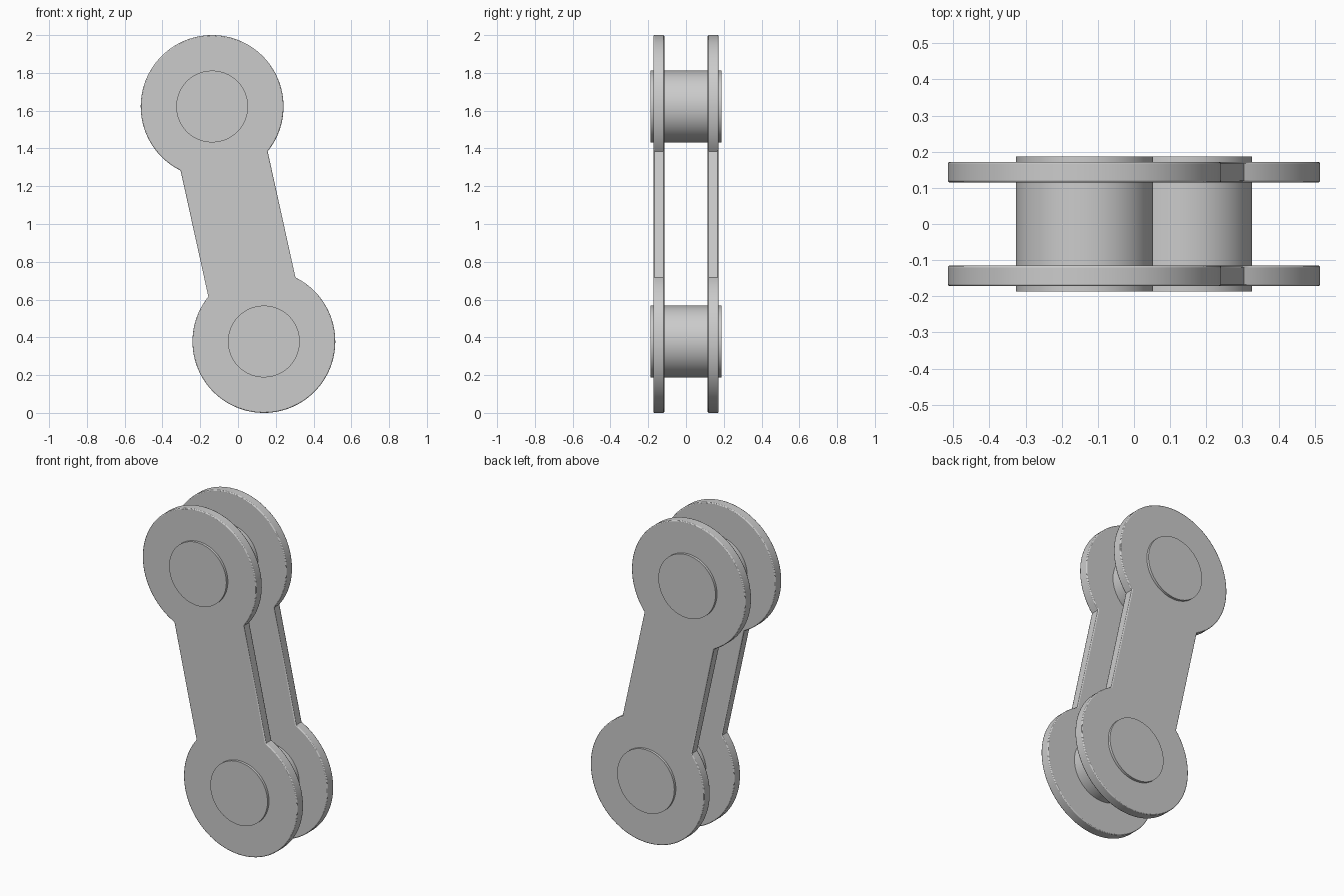
import bpy, bmesh
from math import atan2, asin, cos, sin, pi
from mathutils import Vector

if "Cube" in bpy.data.objects:
    bpy.data.objects.remove(bpy.data.objects["Cube"])

R, HALF_WIDTH = 0.378, 0.236
PIN_R, PIN_HALF = 0.19, 0.187
PLATE_IN, PLATE_OUT = 0.115, 0.172
TOP = Vector((-0.137, 1.622))
BOTTOM = Vector((0.137, 0.378))
SEGMENTS = 96


def lobe(center, facing):
    """Arc of a round end, open on the side that faces the bar."""
    gap = asin(HALF_WIDTH / R)
    start, sweep = facing + gap, 2 * pi - 2 * gap
    return [center + R * Vector((cos(start + sweep * i / SEGMENTS),
                                 sin(start + sweep * i / SEGMENTS)))
            for i in range(SEGMENTS + 1)]


def finish(obj):
    bpy.ops.object.select_all(action='DESELECT')
    obj.select_set(True)
    bpy.context.view_layer.objects.active = obj
    bpy.ops.object.shade_smooth_by_angle(angle=0.6)


def side_plate(name, y):
    bm = bmesh.new()
    axis = TOP - BOTTOM
    up = atan2(axis.y, axis.x)
    outline = lobe(BOTTOM, up) + lobe(TOP, up + pi)
    face = bm.faces.new([bm.verts.new((p.x, y, p.y)) for p in outline])
    res = bmesh.ops.extrude_face_region(bm, geom=[face])
    verts = [v for v in res['geom'] if isinstance(v, bmesh.types.BMVert)]
    bmesh.ops.translate(bm, verts=verts, vec=(0, PLATE_OUT - PLATE_IN, 0))
    bmesh.ops.recalc_face_normals(bm, faces=bm.faces)
    mesh = bpy.data.meshes.new(name)
    bm.to_mesh(mesh)
    bm.free()
    obj = bpy.data.objects.new(name, mesh)
    bpy.context.collection.objects.link(obj)
    # Slightly softened rims
    bevel = obj.modifiers.new("rim_bevel", 'BEVEL')
    bevel.width = 0.005
    bevel.segments = 2
    bevel.limit_method = 'ANGLE'
    bevel.angle_limit = 1.2
    finish(obj)


def pin(name, center):
    bpy.ops.mesh.primitive_cylinder_add(
        vertices=SEGMENTS, radius=PIN_R, depth=2 * PIN_HALF,
        location=(center.x, 0, center.y), rotation=(pi / 2, 0, 0))
    obj = bpy.context.object
    obj.name = name
    finish(obj)


# Two matching link plates
side_plate("front_plate", -PLATE_OUT)
side_plate("back_plate", PLATE_IN)

# Pins joining the plates
pin("top_pin", TOP)
pin("bottom_pin", BOTTOM)
